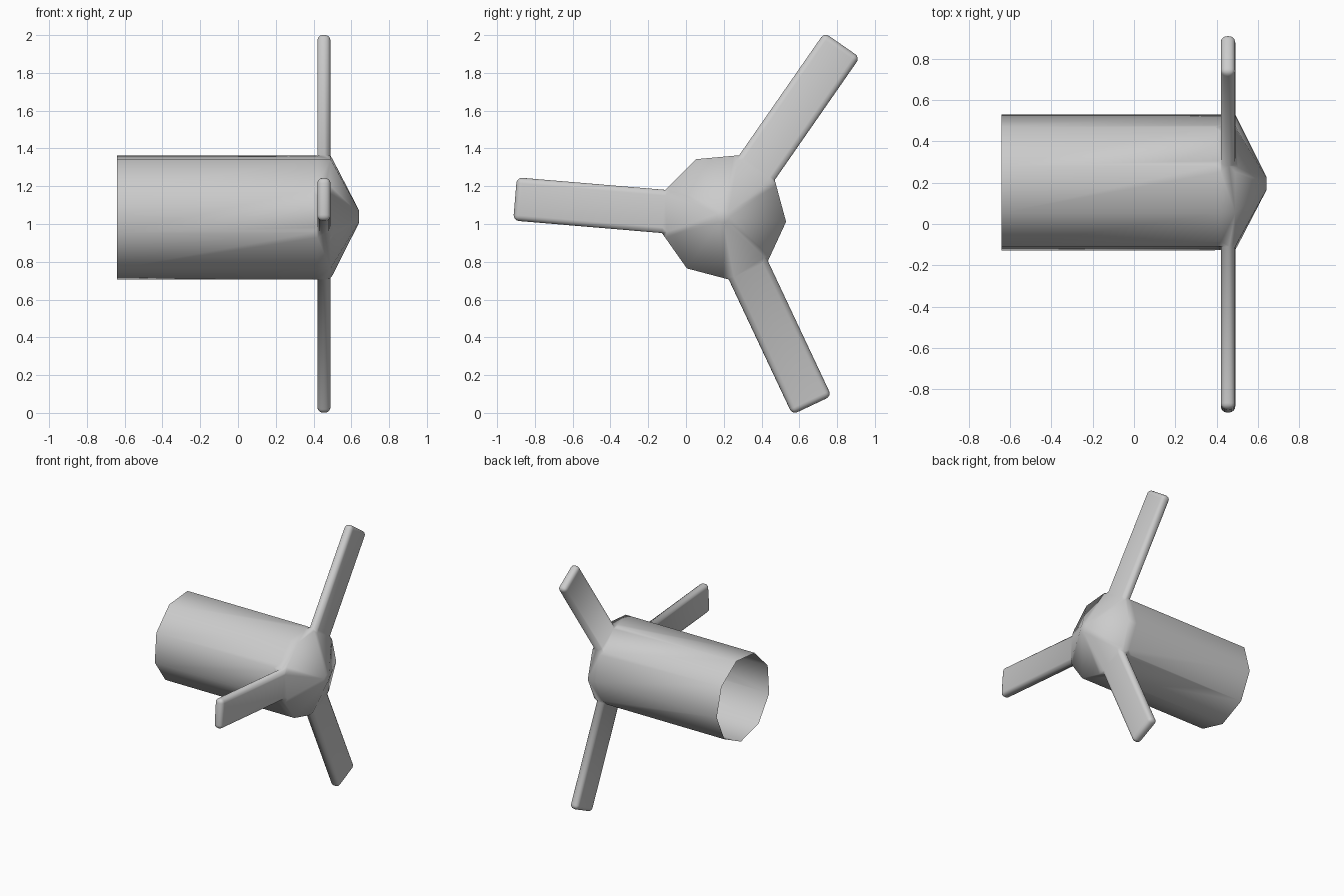
import bpy, bmesh, math
from mathutils import Vector

if "Cube" in bpy.data.objects:
    bpy.data.objects.remove(bpy.data.objects["Cube"])

SIDES = 9
CY, CZ = 0.196, 1.04          # axis of the body, which runs along x
START = math.radians(-4.8)
STEP = 2 * math.pi / SIDES
BLADE_REACH = 1.105           # axis to blade tip
RADIUS = 0.335

bm = bmesh.new()


def ring(x, r):
    return [bm.verts.new((x, CY + r * math.cos(START + i * STEP),
                          CZ + r * math.sin(START + i * STEP)))
            for i in range(SIDES)]


# Open-backed body, blade band and blunt nose cone
rings = [ring(-0.64, RADIUS), ring(0.42, RADIUS),
         ring(0.49, RADIUS), ring(0.64, 0.035)]
bands = []
for a, b in zip(rings, rings[1:]):
    bands.append([bm.faces.new((a[i], a[(i + 1) % SIDES],
                                b[(i + 1) % SIDES], b[i]))
                  for i in range(SIDES)])
bm.faces.new(rings[-1])
bmesh.ops.recalc_face_normals(bm, faces=bm.faces[:])

# Three blades pulled out of every third face of the band
tip_verts = set()
length = BLADE_REACH - RADIUS * math.cos(STEP / 2)
for i in (1, 4, 7):
    ang = START + (i + 0.5) * STEP
    direction = Vector((0, math.cos(ang), math.sin(ang)))
    tip = bmesh.ops.extrude_discrete_faces(bm, faces=[bands[1][i]])["faces"][0]
    bmesh.ops.translate(bm, verts=tip.verts[:], vec=direction * length)
    tip_verts.update(tip.verts)

# Rounded blade edges
edges = [e for e in bm.edges if any(v in tip_verts for v in e.verts)]
bmesh.ops.bevel(bm, geom=edges, offset=0.03, offset_type='OFFSET',
                segments=4, profile=0.5, affect='EDGES', clamp_overlap=True)
bmesh.ops.recalc_face_normals(bm, faces=bm.faces[:])

for f in bm.faces:
    f.smooth = True
mesh = bpy.data.meshes.new("propeller_body")
bm.to_mesh(mesh)
bm.free()
obj = bpy.data.objects.new("propeller_body", mesh)
bpy.context.collection.objects.link(obj)
